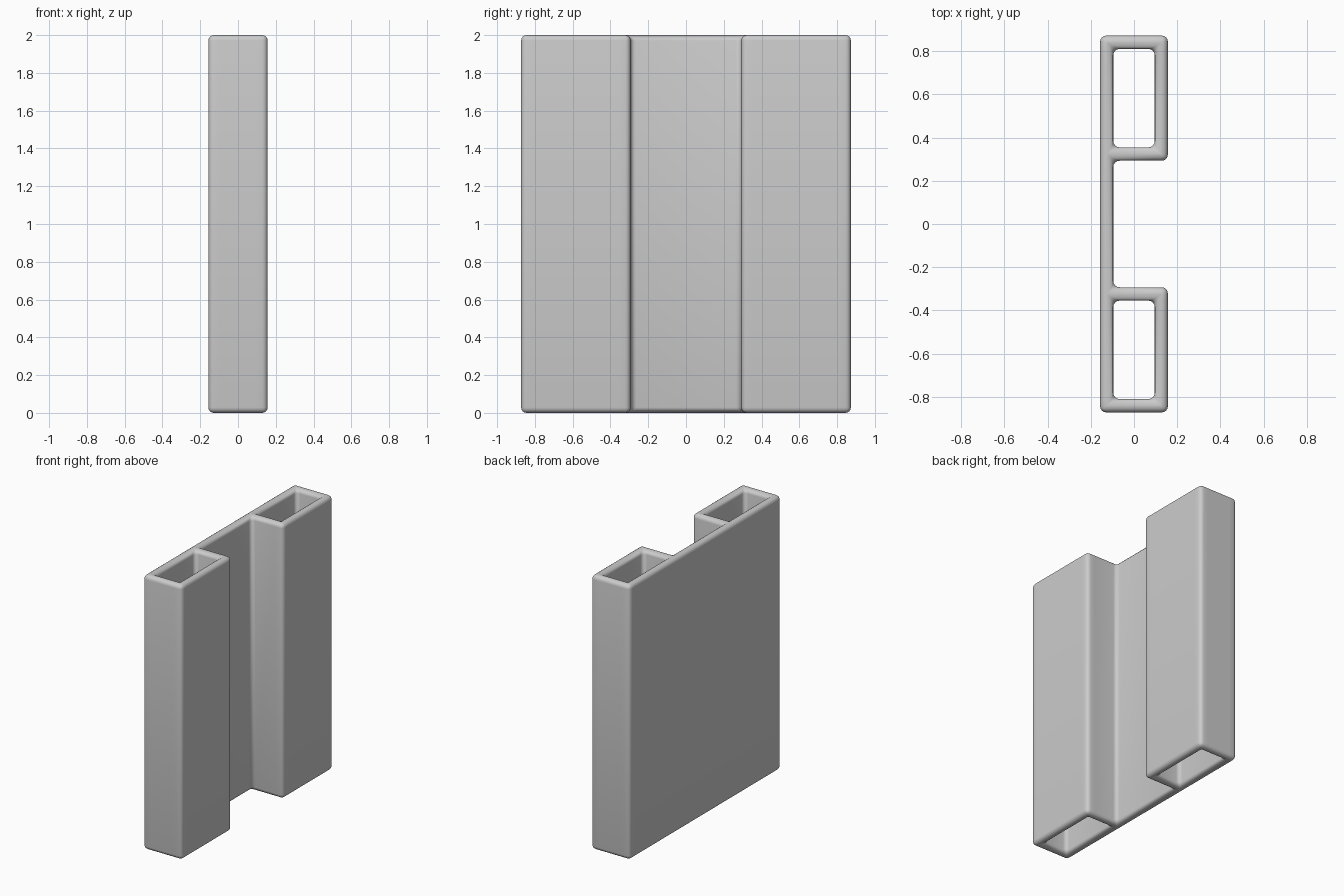
import bpy, bmesh, math

if "Cube" in bpy.data.objects:
    bpy.data.objects.remove(bpy.data.objects["Cube"])

# Grid lines of the cross-section: outer faces, wall thicknesses, channel
xs = [-0.157, -0.096, 0.096, 0.157]
half_ys = [0.293, 0.355, 0.811, 0.873]
ys = [-y for y in reversed(half_ys)] + half_ys
HEIGHT = 2.0


def is_wall(i, j):
    """Back plate everywhere; tube side walls, front walls on both ends."""
    if i == 0:
        return True
    if i == 1:
        return j in (0, 2, 4, 6)
    return j != 3


bm = bmesh.new()
verts = {(i, j): bm.verts.new((x, y, 0))
         for i, x in enumerate(xs) for j, y in enumerate(ys)}
for i in range(len(xs) - 1):
    for j in range(len(ys) - 1):
        if is_wall(i, j):
            bm.faces.new([verts[i, j], verts[i + 1, j],
                          verts[i + 1, j + 1], verts[i, j + 1]])

# Extrude the section to full height
ext = bmesh.ops.extrude_face_region(bm, geom=bm.faces[:], use_keep_orig=True)
top = [g for g in ext["geom"] if isinstance(g, bmesh.types.BMVert)]
bmesh.ops.translate(bm, verts=top, vec=(0, 0, HEIGHT))
loose = [v for v in bm.verts if not v.link_faces]
bmesh.ops.delete(bm, geom=loose, context='VERTS')
bmesh.ops.recalc_face_normals(bm, faces=bm.faces[:])

mesh = bpy.data.meshes.new("channel_panel")
bm.to_mesh(mesh)
bm.free()
panel = bpy.data.objects.new("channel_panel", mesh)
bpy.context.collection.objects.link(panel)

# Plain grey
grey = bpy.data.materials.new("light_grey")
grey.diffuse_color = (0.6, 0.6, 0.6, 1)
grey.use_nodes = True
grey.node_tree.nodes["Principled BSDF"].inputs["Base Color"].default_value = grey.diffuse_color
mesh.materials.append(grey)

# Rounded edges
bev = panel.modifiers.new("rounded_edges", 'BEVEL')
bev.width = 0.029
bev.segments = 4
bev.limit_method = 'ANGLE'
bev.angle_limit = math.radians(40)

bpy.context.view_layer.objects.active = panel
panel.select_set(True)
bpy.ops.object.modifier_apply(modifier=bev.name)
bpy.ops.object.shade_smooth_by_angle(angle=math.radians(40))
